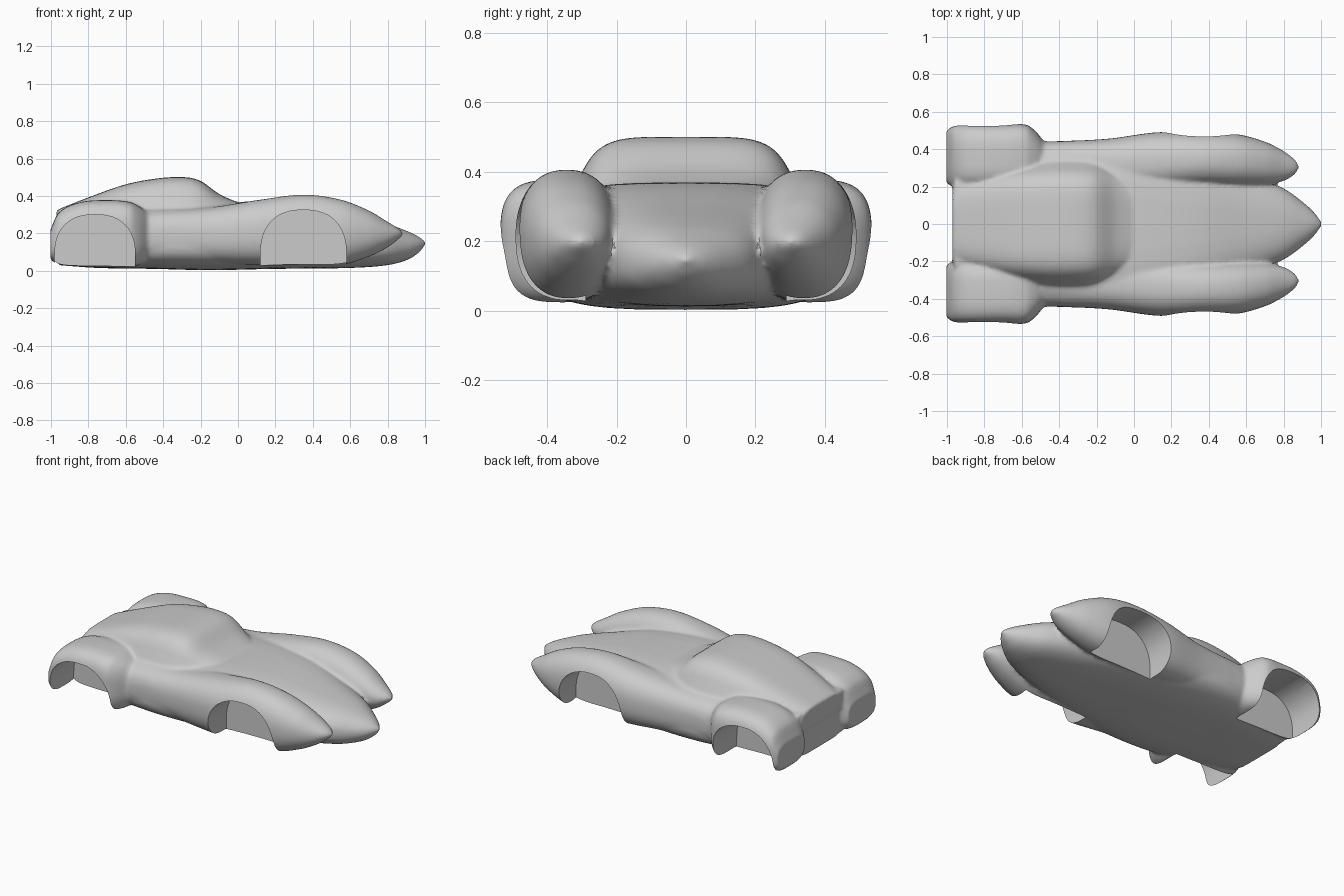
import bpy, bmesh, math

if "Cube" in bpy.data.objects:
    bpy.data.objects.remove(bpy.data.objects["Cube"])

STEPS, RING = 8, 40


def hermite(rows):
    """Smoothly resample section rows (first column is x)."""
    n, out = len(rows), []

    def slope(i, c):
        a, b = rows[max(i - 1, 0)], rows[min(i + 1, n - 1)]
        return (b[c] - a[c]) / (b[0] - a[0])

    for i in range(n - 1):
        p, q = rows[i], rows[i + 1]
        d = q[0] - p[0]
        for s in range(STEPS):
            t = s / STEPS
            h = 3 * t * t - 2 * t ** 3
            row = [p[0] + d * t]
            for c in range(1, len(p)):
                row.append(p[c] * (1 - h) + q[c] * h
                           + d * slope(i, c) * (t ** 3 - 2 * t * t + t)
                           + d * slope(i + 1, c) * (t ** 3 - t * t))
            out.append(row)
    return out + [list(rows[-1])]


def power(v, e):
    return math.copysign(abs(v) ** (2 / e), v)


def loft(bm, rows, side=1, taper=0.0):
    """Closed loft along x. Rows: x, centre y, half width, bottom z, top z, squareness."""
    rings = []
    for x, yc, hw, zb, zt, e in hermite(rows):
        ring = []
        for k in range(RING):
            a = 2 * math.pi * k / RING
            u, v = power(math.cos(a), e), power(math.sin(a), e)
            w = max(hw, 0.004) * (1 - taper * (v + 1) / 2)
            ring.append(bm.verts.new((x, side * (yc + w * u),
                                      (zb + zt) / 2 + v * (zt - zb) / 2)))
        rings.append(ring)
    for a, b in zip(rings, rings[1:]):
        for k in range(RING):
            j = (k + 1) % RING
            bm.faces.new((a[k], a[j], b[j], b[k]))
    bm.faces.new(rings[0])
    bm.faces.new(rings[-1])


def finish(bm, name):
    bmesh.ops.recalc_face_normals(bm, faces=bm.faces)
    me = bpy.data.meshes.new(name)
    bm.to_mesh(me)
    bm.free()
    ob = bpy.data.objects.new(name, me)
    bpy.context.collection.objects.link(ob)
    return ob


bm = bmesh.new()

# Central hull with pointed nose
loft(bm, [(-0.96, 0, 0.30, 0.03, 0.32, 4.0),
          (-0.75, 0, 0.36, 0.015, 0.345, 4.0),
          (-0.45, 0, 0.435, 0.01, 0.35, 3.6),
          (-0.15, 0, 0.445, 0.003, 0.36, 3.4),
          (0.10, 0, 0.43, 0.008, 0.37, 3.2),
          (0.35, 0, 0.37, 0.012, 0.355, 3.0),
          (0.60, 0, 0.27, 0.015, 0.30, 2.8),
          (0.80, 0, 0.19, 0.03, 0.25, 2.4),
          (0.91, 0, 0.112, 0.06, 0.21, 2.1),
          (0.97, 0, 0.055, 0.10, 0.18, 2.0),
          (1.003, 0, 0.01, 0.14, 0.155, 2.0)])

# Cabin bulge fading into the tail
loft(bm, [(-0.97, 0, 0.27, 0.20, 0.325, 4.0),
          (-0.80, 0, 0.33, 0.20, 0.392, 4.5),
          (-0.60, 0, 0.38, 0.20, 0.462, 5.0),
          (-0.42, 0, 0.40, 0.20, 0.495, 5.0),
          (-0.28, 0, 0.40, 0.20, 0.50, 5.0),
          (-0.20, 0, 0.39, 0.20, 0.48, 5.0),
          (-0.10, 0, 0.36, 0.20, 0.41, 4.5),
          (0.0, 0, 0.32, 0.20, 0.365, 4.0),
          (0.08, 0, 0.28, 0.20, 0.33, 4.0)], taper=0.38)

for side in (-1, 1):
    # Front fenders ending in points
    loft(bm, [(-0.50, 0.30, 0.14, 0.05, 0.32, 2.6),
              (-0.15, 0.31, 0.145, 0.04, 0.34, 2.5),
              (0.12, 0.335, 0.155, 0.03, 0.38, 2.4),
              (0.35, 0.343, 0.145, 0.025, 0.407, 2.3),
              (0.55, 0.34, 0.14, 0.03, 0.38, 2.3),
              (0.70, 0.325, 0.115, 0.075, 0.322, 2.2),
              (0.80, 0.31, 0.08, 0.125, 0.262, 2.1),
              (0.86, 0.305, 0.04, 0.17, 0.225, 2.0),
              (0.882, 0.305, 0.01, 0.19, 0.205, 2.0)], side)
    # Squarish rear fenders
    loft(bm, [(-1.003, 0.36, 0.14, 0.06, 0.22, 3.0),
              (-0.96, 0.36, 0.165, 0.03, 0.31, 3.2),
              (-0.85, 0.36, 0.173, 0.02, 0.365, 3.4),
              (-0.70, 0.36, 0.173, 0.02, 0.378, 3.4),
              (-0.58, 0.36, 0.172, 0.02, 0.368, 3.4),
              (-0.53, 0.35, 0.15, 0.03, 0.345, 3.0),
              (-0.48, 0.33, 0.11, 0.06, 0.31, 2.6)], side)
body = finish(bm, "car_body")

# Wheel arch cutters: x centre, half length, top z, inner wall y
bm = bmesh.new()
for xc, half, top, wall in ((-0.765, 0.215, 0.30, 0.27), (0.35, 0.23, 0.325, 0.29)):
    prof = [(xc + half, -0.1)]
    for k in range(25):
        a = math.pi * k / 24
        prof.append((xc + half * power(math.cos(a), 2.4),
                     0.08 + (top - 0.08) * power(math.sin(a), 2.4)))
    prof.append((xc - half, -0.1))
    for side in (-1, 1):
        f = bm.faces.new([bm.verts.new((x, side * wall, z)) for x, z in prof])
        ext = bmesh.ops.extrude_face_region(bm, geom=[f], use_keep_orig=True)
        for v in ext["geom"]:
            if isinstance(v, bmesh.types.BMVert):
                v.co.y = side * 0.7
cutter = finish(bm, "wheel_arch_cutter")
cutter.hide_render = True

# Blend the volumes into one skin, then cut the arches
rm = body.modifiers.new("blend", 'REMESH')
rm.mode = 'VOXEL'
rm.voxel_size = 0.011
sm = body.modifiers.new("soften", 'SMOOTH')
sm.factor = 0.5
sm.iterations = 6
bo = body.modifiers.new("arches", 'BOOLEAN')
bo.operation = 'DIFFERENCE'
bo.solver = 'EXACT'
bo.object = cutter
bpy.context.view_layer.objects.active = body
body.select_set(True)
for m in list(body.modifiers):
    bpy.ops.object.modifier_apply(modifier=m.name)
bpy.data.objects.remove(cutter)
bpy.ops.object.shade_smooth_by_angle(angle=math.radians(40))
